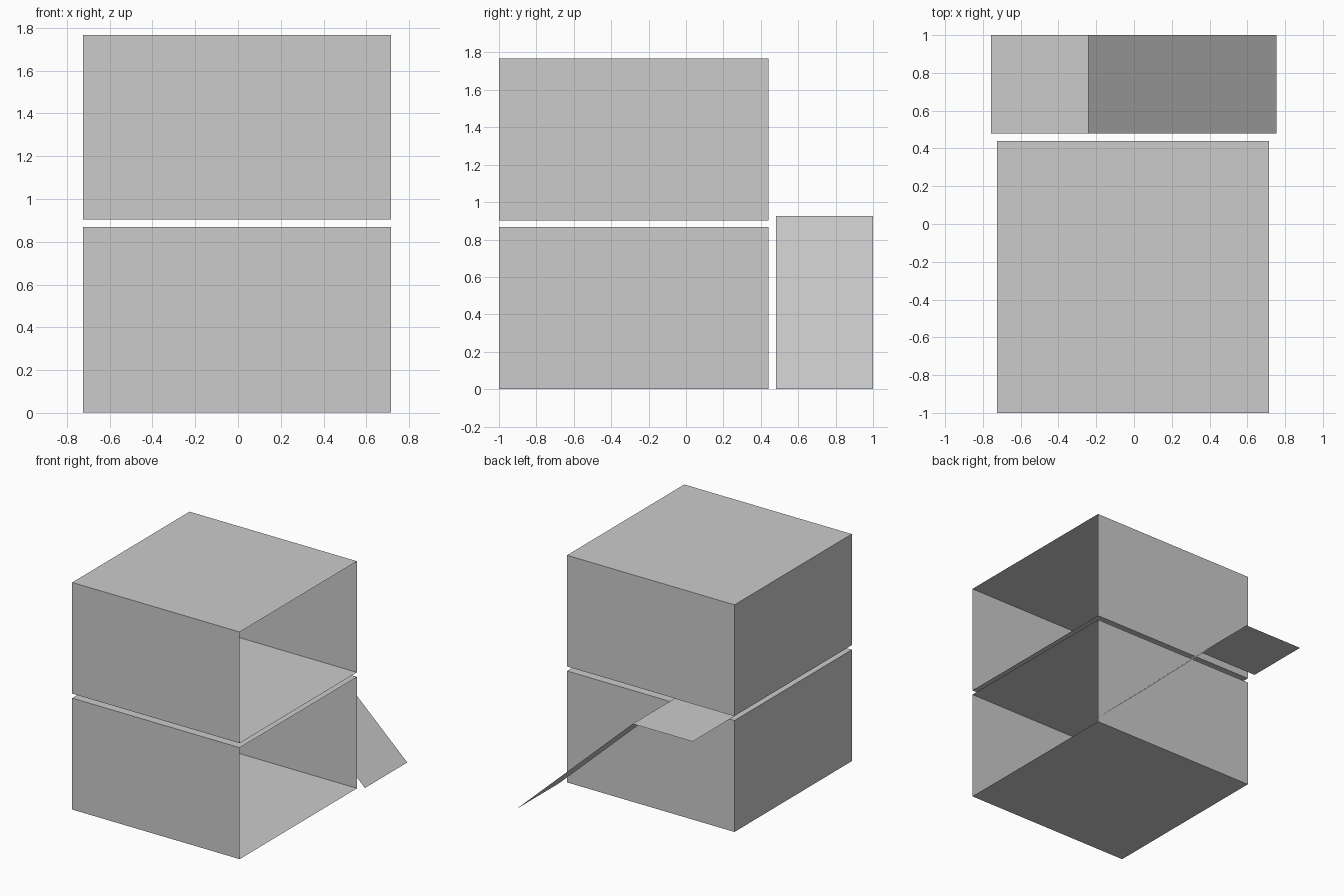
import bpy, bmesh
from mathutils import Matrix

if "Cube" in bpy.data.objects:
    bpy.data.objects.remove(bpy.data.objects["Cube"])


def finish(bm, name):
    mesh = bpy.data.meshes.new(name)
    bm.to_mesh(mesh)
    bm.free()
    obj = bpy.data.objects.new(name, mesh)
    bpy.context.collection.objects.link(obj)
    return obj


def open_box(name, lo, hi):
    """Thin-walled box, open on its right (+x) side."""
    size = [b - a for a, b in zip(lo, hi)]
    centre = [(a + b) / 2 for a, b in zip(lo, hi)]
    bm = bmesh.new()
    bmesh.ops.create_cube(bm, size=1, matrix=Matrix.Translation(centre) @ Matrix.Diagonal((*size, 1)))
    bm.normal_update()
    right = [f for f in bm.faces if f.normal.x > 0.9]
    bmesh.ops.delete(bm, geom=right, context='FACES_ONLY')
    return finish(bm, name)


def sheet(name, profile, y0, y1):
    """Single-sided strip: an x-z profile swept along y."""
    bm = bmesh.new()
    rows = [[bm.verts.new((x, y, z)) for y in (y0, y1)] for x, z in profile]
    for a, b in zip(rows, rows[1:]):
        bm.faces.new((a[0], b[0], b[1], a[1]))
    return finish(bm, name)


# Two stacked rooms
for name, z0, z1 in (("lower_room", 0.002, 0.868), ("upper_room", 0.903, 1.767)):
    open_box(name, (-0.725, -1.0, z0), (0.715, 0.44, z1))

# Landing behind the rooms and the ramp down from it
sheet("landing", [(-0.757, 0.927), (-0.242, 0.927)], 0.48, 1.0)
sheet("ramp", [(-0.242, 0.927), (0.755, 0.0)], 0.48, 1.0)
